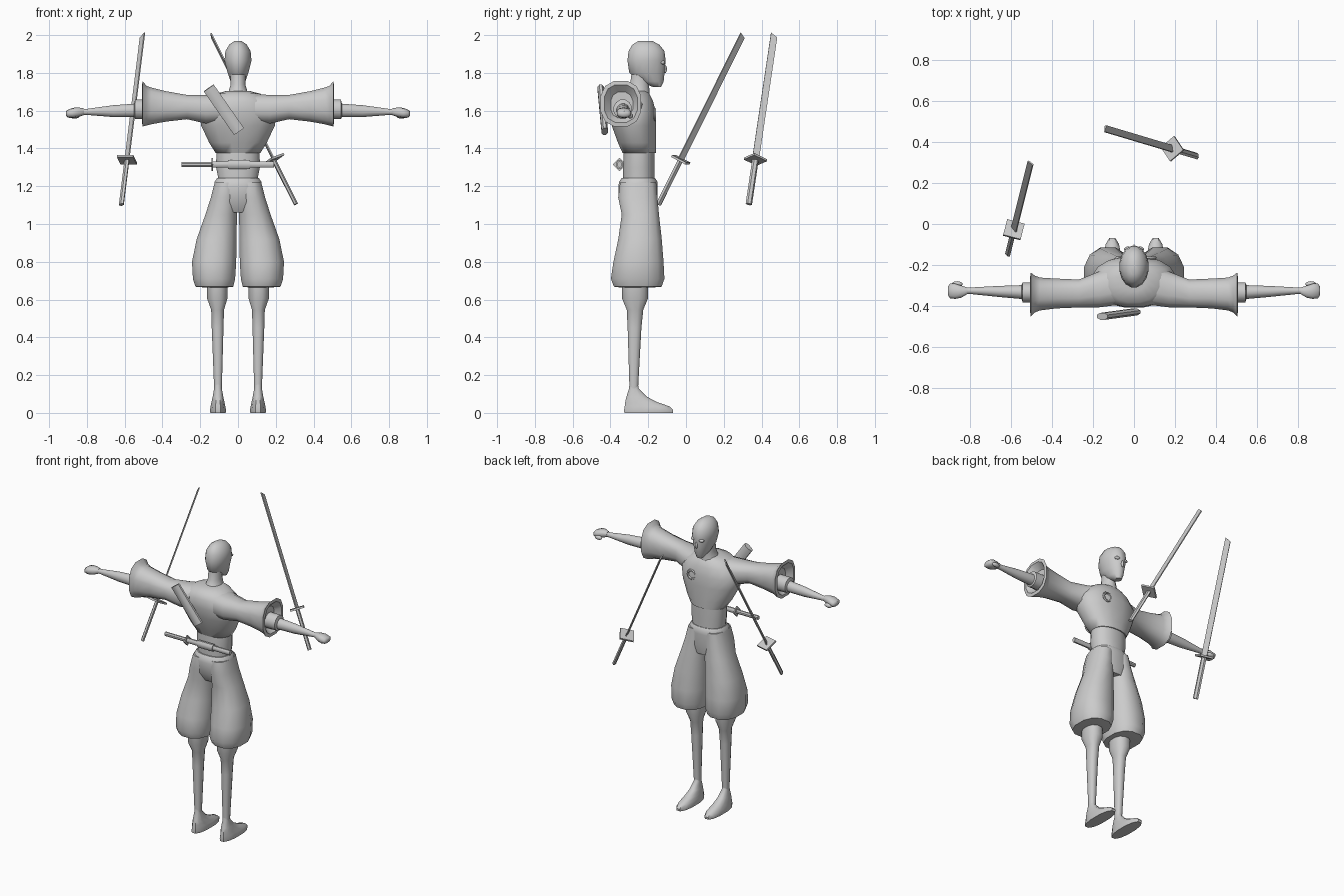
import bpy, bmesh, math
from mathutils import Vector, Matrix

if "Cube" in bpy.data.objects:
    bpy.data.objects.remove(bpy.data.objects["Cube"])

gray = bpy.data.materials.new("plain gray")
gray.diffuse_color = (0.6, 0.6, 0.6, 1)
gray.use_nodes = True
gray.node_tree.nodes["Principled BSDF"].inputs["Base Color"].default_value = gray.diffuse_color


def finish(name, bm, mirror=False, angle=40):
    """Turn a bmesh into a named, softly shaded object."""
    bmesh.ops.recalc_face_normals(bm, faces=bm.faces[:])
    me = bpy.data.meshes.new(name)
    bm.to_mesh(me)
    bm.free()
    me.materials.append(gray)
    ob = bpy.data.objects.new(name, me)
    bpy.context.collection.objects.link(ob)
    bpy.ops.object.select_all(action='DESELECT')
    ob.select_set(True)
    bpy.context.view_layer.objects.active = ob
    bpy.ops.object.shade_smooth_by_angle(angle=math.radians(angle))
    if mirror:
        ob.modifiers.new("mirror", 'MIRROR').use_axis[0] = True
    return ob


def loft(name, rings, axis='z', sides=12, power=0.85, mirror=False, angle=40):
    """Skin rounded sections (position, u0, u1, v0, v1) along z (u=x, v=y) or x (u=y, v=z)."""
    bm = bmesh.new()
    loops = []
    for t, u0, u1, v0, v1 in rings:
        loop = []
        for i in range(sides):
            a = 2 * math.pi * (i + 0.5) / sides
            c, s = math.cos(a), math.sin(a)
            u = (u0 + u1) / 2 + (u1 - u0) / 2 * math.copysign(abs(c) ** power, c)
            v = (v0 + v1) / 2 + (v1 - v0) / 2 * math.copysign(abs(s) ** power, s)
            loop.append(bm.verts.new((u, v, t) if axis == 'z' else (t, u, v)))
        loops.append(loop)
    for a, b in zip(loops, loops[1:]):
        for i in range(sides):
            j = (i + 1) % sides
            bm.faces.new((a[i], a[j], b[j], b[i]))
    bm.faces.new(loops[0])
    bm.faces.new(loops[-1])
    return finish(name, bm, mirror, angle)


def frame(origin, along, side):
    """Matrix whose z runs along a direction and whose x is close to side."""
    z = Vector(along).normalized()
    x = Vector(side)
    x = (x - z * x.dot(z)).normalized()
    m = Matrix((x, z.cross(x), z)).transposed().to_4x4()
    m.translation = origin
    return m


def bar(bm, m, z0, z1, wx, wy, sides=4):
    """Prism from z0 to z1 in frame m."""
    r = 0.5 / math.cos(math.pi / sides)
    fit = m @ Matrix.Translation((0, 0, (z0 + z1) / 2)) @ Matrix.Diagonal((wx, wy, 1, 1))
    bmesh.ops.create_cone(bm, cap_ends=True, segments=sides, radius1=r, radius2=r, depth=z1 - z0,
                          matrix=fit @ Matrix.Rotation(math.pi / sides, 4, 'Z'))


def ball(name, centre, size, mirror=False):
    bm = bmesh.new()
    bmesh.ops.create_uvsphere(bm, u_segments=12, v_segments=8, radius=1,
                              matrix=Matrix.Translation(centre) @ Matrix.Diagonal((*size, 1)))
    return finish(name, bm, mirror)


# Head, neck and face
loft("head", [(1.725, -.022, .022, -.175, -.132), (1.755, -.04, .04, -.245, -.117),
              (1.80, -.056, .056, -.302, -.112), (1.865, -.073, .073, -.312, -.106),
              (1.915, -.068, .068, -.306, -.112), (1.95, -.047, .047, -.285, -.14),
              (1.97, -.018, .018, -.25, -.18)], sides=16, power=1, angle=60)
loft("neck", [(1.66, -.075, .075, -.35, -.19), (1.70, -.052, .052, -.315, -.19),
              (1.74, -.04, .04, -.297, -.195), (1.80, -.042, .042, -.29, -.19)], power=1)
ball("eye", (.029, -.124, 1.855), (.02, .014, .011), True)
ball("nose", (0, -.112, 1.82), (.009, .011, .022))

# Jacket body, waist and collar
loft("jacket", [(1.375, -.12, .12, -.337, -.158), (1.43, -.155, .155, -.362, -.157),
                (1.52, -.198, .198, -.395, -.157), (1.59, -.21, .21, -.41, -.158),
                (1.65, -.175, .175, -.408, -.172), (1.69, -.12, .12, -.385, -.192),
                (1.705, -.06, .06, -.33, -.21)], sides=16, power=.9, angle=60)
loft("waist", [(1.22, -.11, .11, -.335, -.165), (1.25, -.108, .108, -.335, -.165),
               (1.30, -.118, .118, -.335, -.165), (1.40, -.116, .116, -.33, -.165)],
     sides=16, power=.9)

# Sleeves with flared hollow cuffs
loft("sleeve", [(.09, -.40, -.20, 1.53, 1.69), (.17, -.41, -.23, 1.53, 1.685),
                (.27, -.41, -.27, 1.553, 1.685), (.38, -.415, -.265, 1.54, 1.705),
                (.46, -.425, -.26, 1.525, 1.725), (.485, -.435, -.25, 1.518, 1.735),
                (.505, -.455, -.235, 1.513, 1.76), (.508, -.435, -.255, 1.535, 1.74),
                (.47, -.40, -.28, 1.56, 1.70)], axis='x', mirror=True, power=.8)

# Forearms and closed hands
loft("forearm", [(.46, -.385, -.285, 1.555, 1.66), (.545, -.385, -.285, 1.555, 1.66),
                 (.55, -.368, -.298, 1.565, 1.638), (.66, -.358, -.302, 1.565, 1.63),
                 (.80, -.343, -.31, 1.577, 1.61), (.835, -.343, -.31, 1.577, 1.61)],
     axis='x', mirror=True, power=1)
loft("hand", [(.815, -.343, -.31, 1.577, 1.612), (.845, -.362, -.30, 1.566, 1.617),
              (.875, -.368, -.29, 1.56, 1.615), (.90, -.365, -.29, 1.563, 1.605),
              (.91, -.35, -.305, 1.572, 1.597)], axis='x', sides=10, mirror=True, angle=50)
ball("thumb", (.865, -.294, 1.572), (.027, .014, .014), True)

# Baggy trousers
loft("hips", [(1.06, -.10, .10, -.32, -.16), (1.12, -.14, .14, -.355, -.15),
              (1.20, -.128, .128, -.36, -.15), (1.225, -.125, .125, -.355, -.15),
              (1.243, -.112, .112, -.342, -.162)], sides=16, power=.85)
loft("trouser_leg", [(.665, .05, .19, -.36, -.16), (.668, .022, .228, -.385, -.125),
                     (.71, .012, .242, -.402, -.11), (.80, .006, .247, -.388, -.115),
                     (.92, .005, .222, -.362, -.125), (1.05, .003, .175, -.343, -.14),
                     (1.14, .001, .146, -.362, -.148), (1.22, .0, .125, -.352, -.155)],
     mirror=True, power=.85)

# Lower legs and feet
loft("shin", [(.70, .055, .165, -.34, -.20), (.605, .055, .165, -.34, -.20),
              (.545, .073, .143, -.315, -.225), (.45, .076, .14, -.31, -.235),
              (.13, .085, .127, -.30, -.253)], mirror=True)
loft("foot", [(0, .064, .148, -.33, -.066), (.015, .062, .15, -.332, -.064),
              (.035, .066, .146, -.328, -.085), (.055, .07, .142, -.325, -.145),
              (.085, .077, .135, -.317, -.205), (.13, .085, .127, -.302, -.25),
              (.16, .086, .126, -.30, -.255)], mirror=True)

# Two floating swords: square guard, grip and flat blade with a slanted tip
for name, pommel, guard, tip, side, twist in (
        ("left", (-.617, -.142, 1.10), (-.588, -.028, 1.34), (-.507, .295, 1.99), (.6, -.75, .3), .7),
        ("right", (.296, .33, 1.10), (.188, .368, 1.342), (-.137, .465, 1.99), (.25, -.97, 0), .45)):
    axis = Vector(tip) - Vector(guard)
    m = frame(guard, axis, side)
    length = axis.length
    bm = bmesh.new()
    bar(bm, m, 0, length, .036, .007)
    inv = m.inverted()
    for v in bm.verts:
        p = inv @ v.co
        if p.z > length * .9 and p.x > 0:
            v.co = m @ (p + Vector((0, 0, .02)))
    finish(name + "_sword_blade", bm, angle=20)
    bm = bmesh.new()
    bar(bm, m @ Matrix.Rotation(twist, 4, 'Z'), -.006, .006, .088, .088)
    finish(name + "_sword_guard", bm, angle=20)
    bm = bmesh.new()
    bar(bm, m, -(Vector(guard) - Vector(pommel)).length, 0, .03, .02, 6)
    finish(name + "_sword_grip", bm, angle=20)

# Empty scabbard slung across the back
bm = bmesh.new()
top, low = Vector((-.155, -.452, 1.72)), Vector((.005, -.43, 1.49))
bar(bm, frame(top, low - top, (.8, 0, .6)), 0, (low - top).length, .064, .034, 8)
finish("back_scabbard", bm)

# Short sheathed blade at the lower back
m = frame((0, -.352, 1.315), (1, 0, 0), (0, 0, 1))
for name, parts in (("short_grip", [(-.30, -.135, .026, .024)]),
                    ("short_sheath", [(-.135, .19, .032, .024), (-.052, .064, .046, .034)])):
    bm = bmesh.new()
    for z0, z1, w, d in parts:
        bar(bm, m, z0, z1, w, d, 8)
    finish(name, bm)
bm = bmesh.new()
bar(bm, m @ Matrix.Rotation(math.pi / 4, 4, 'Z'), -.14, -.132, .05, .05)
finish("short_guard", bm, angle=20)

# Round ring brooch on the chest
bpy.ops.mesh.primitive_torus_add(location=(.075, -.166, 1.58), rotation=(math.pi / 2, 0, 0),
                                 major_radius=.028, minor_radius=.008,
                                 major_segments=12, minor_segments=6)
brooch = bpy.context.object
brooch.name = "chest_ring"
brooch.data.materials.append(gray)
bpy.ops.object.shade_smooth_by_angle(angle=math.radians(50))
